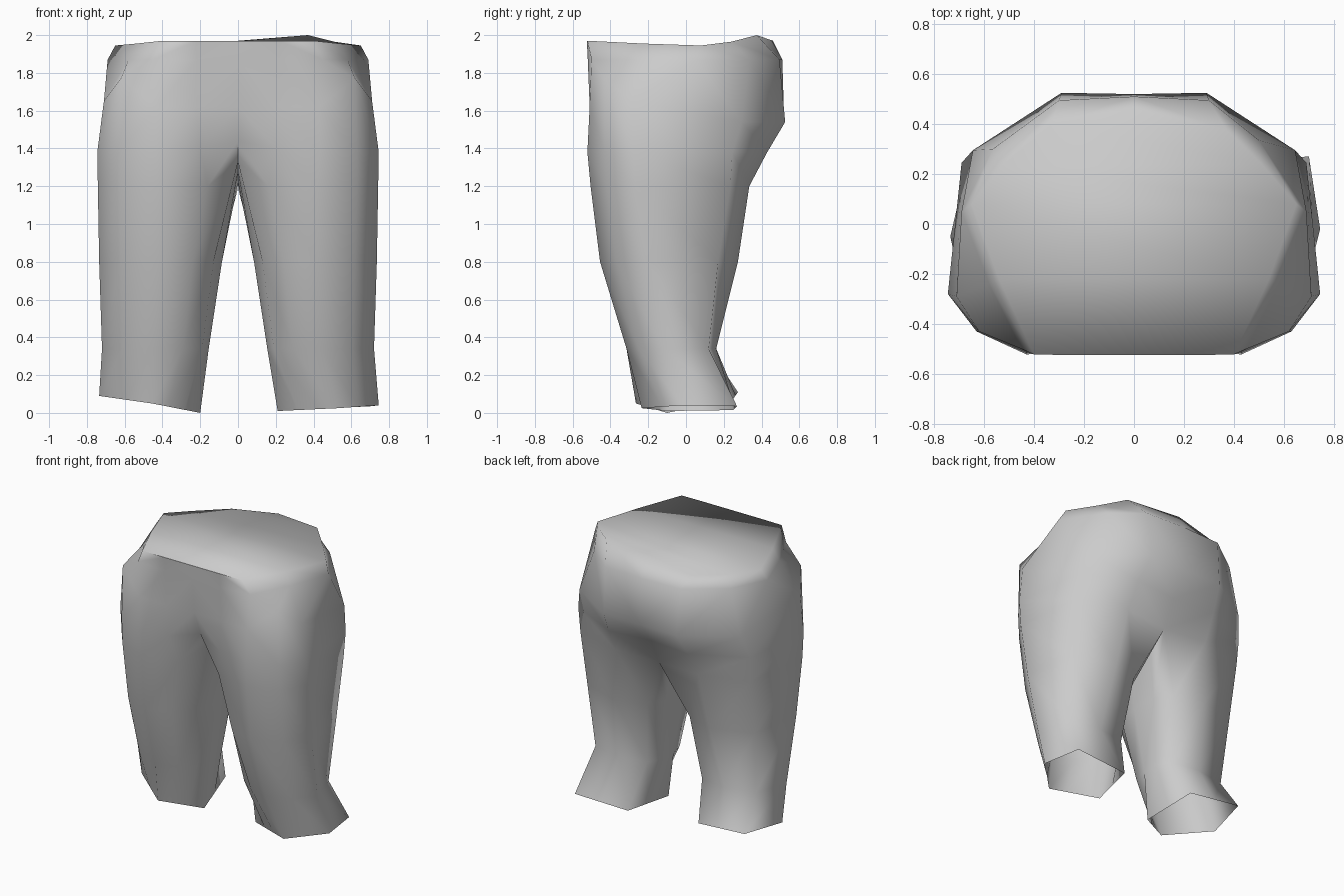
import bpy, bmesh, math
from mathutils import Vector

cube = bpy.data.objects.get("Cube")
if cube:
    bpy.data.objects.remove(cube, do_unlink=True)

cloth = bpy.data.materials.new("light grey cloth")
cloth.use_nodes = True
grey = (0.6, 0.6, 0.6, 1)
cloth.diffuse_color = grey
cloth.node_tree.nodes["Principled BSDF"].inputs["Base Color"].default_value = grey
cloth.node_tree.nodes["Principled BSDF"].inputs["Roughness"].default_value = 0.8

# Half sections of the hips, from front centre round the left side to back centre
HIPS = [
    [(0, -.525), (.22, -.525), (.40, -.522), (.54, -.22), (.65, .08), (.51, .24), (.37, .375), (0, .46)],
    [(0, -.52), (.22, -.52), (.45, -.50), (.58, -.24), (.69, .05), (.50, .335), (.30, .495), (0, .51)],
    [(0, -.50), (.22, -.505), (.43, -.51), (.62, -.43), (.71, -.29), (.645, .295), (.29, .525), (0, .52)],
    [(0, -.43), (.20, -.50), (.43, -.522), (.63, -.43), (.745, -.28), (.69, .245), (.32, .43), (0, .40)],
]
HIP_Z = [
    [1.97, 1.97, 1.97, 1.955, 1.945, 1.965, 2.0, 1.97],
    [1.87] * 8,
    [1.62, 1.62, 1.62, 1.77, 1.65, 1.54, 1.54, 1.54],
    [1.44, 1.40] + [1.38] * 6,
]
# Closed leg sections: the same eight points, then two along the inner thigh
LEGS = [
    [(0, -.25), (.16, -.45), (.42, -.505), (.63, -.42), (.742, -.27), (.68, .235), (.33, .335), (0, .31),
     (0, .15), (0, -.05)],
    [(.13, -.28), (.24, -.41), (.42, -.455), (.62, -.37), (.735, -.21), (.67, .17), (.38, .275), (.17, .20),
     (.10, .08), (.085, -.10)],
    [(.19, -.20), (.29, -.27), (.44, -.315), (.61, -.25), (.72, -.12), (.64, .12), (.42, .16), (.22, .13),
     (.165, .04), (.155, -.08)],
]
# Five corners of each uneven hem: inner, front, outer, outer back, inner back
HEMS = {
    1: [(.21, -.10, .01), (.53, -.235, .025), (.745, -.02, .04), (.70, .27, .035), (.29, .25, .015)],
    -1: [(-.20, -.10, .0), (-.455, -.265, .05), (-.735, -.05, .09), (-.66, .275, .11), (-.275, .25, .075)],
}
# Which two corners each hem point lies between, and how far along
HEM_STEPS = [(0, 1, .33), (0, 1, .67), (1, 2, 0), (1, 2, .5), (2, 3, 0), (3, 4, 0), (3, 4, .5), (4, 0, 0),
             (4, 0, .5), (0, 1, 0)]


def leg_z(row, i):
    if row == 0:  # arched crotch
        return {0: 1.33, 7: 1.19, 8: 1.22, 9: 1.28}.get(i, 1.2)
    return (0, .8, .34)[row]


bm = bmesh.new()


def skin(upper, lower, closed):
    n = len(upper)
    for i in range(n if closed else n - 1):
        j = (i + 1) % n
        bm.faces.new((upper[i], upper[j], lower[j], lower[i]))


waists = []
for side in (1, -1):
    hips = [[bm.verts.new((side * x, y, z)) for (x, y), z in zip(row, zs)]
            for row, zs in zip(HIPS, HIP_Z)]
    legs = [[bm.verts.new((side * x, y, leg_z(r, i))) for i, (x, y) in enumerate(row)]
            for r, row in enumerate(LEGS)]
    corners = [Vector(c) for c in HEMS[side]]
    legs.append([bm.verts.new(corners[a].lerp(corners[b], t)) for a, b, t in HEM_STEPS])
    # The back of the waist slopes down on the right
    if side < 0:
        hips[0][5].co = (-.53, .23, 1.935)
        hips[0][6].co = (-.33, .40, 1.94)
        hips[1][5].co = (-.565, .30, 1.87)
    # Hips, seat and the two legs with open hems
    for a, b in zip(hips, hips[1:] + [legs[0][:8]]):
        skin(a, b, False)
    for a, b in zip(legs, legs[1:]):
        skin(a, b, True)
    waists.append(hips[0])

# Waist cover, spanning from side to side
left, right = waists
skin(left, right, False)

# Join the halves along the centre seam
bmesh.ops.remove_doubles(bm, verts=bm.verts, dist=0.0005)
bmesh.ops.recalc_face_normals(bm, faces=bm.faces)

mesh = bpy.data.meshes.new("shorts")
bm.to_mesh(mesh)
bm.free()
mesh.materials.append(cloth)
shorts = bpy.data.objects.new("shorts", mesh)
bpy.context.collection.objects.link(shorts)

bpy.ops.object.select_all(action="DESELECT")
shorts.select_set(True)
bpy.context.view_layer.objects.active = shorts
bpy.ops.object.shade_smooth_by_angle(angle=math.radians(72))
